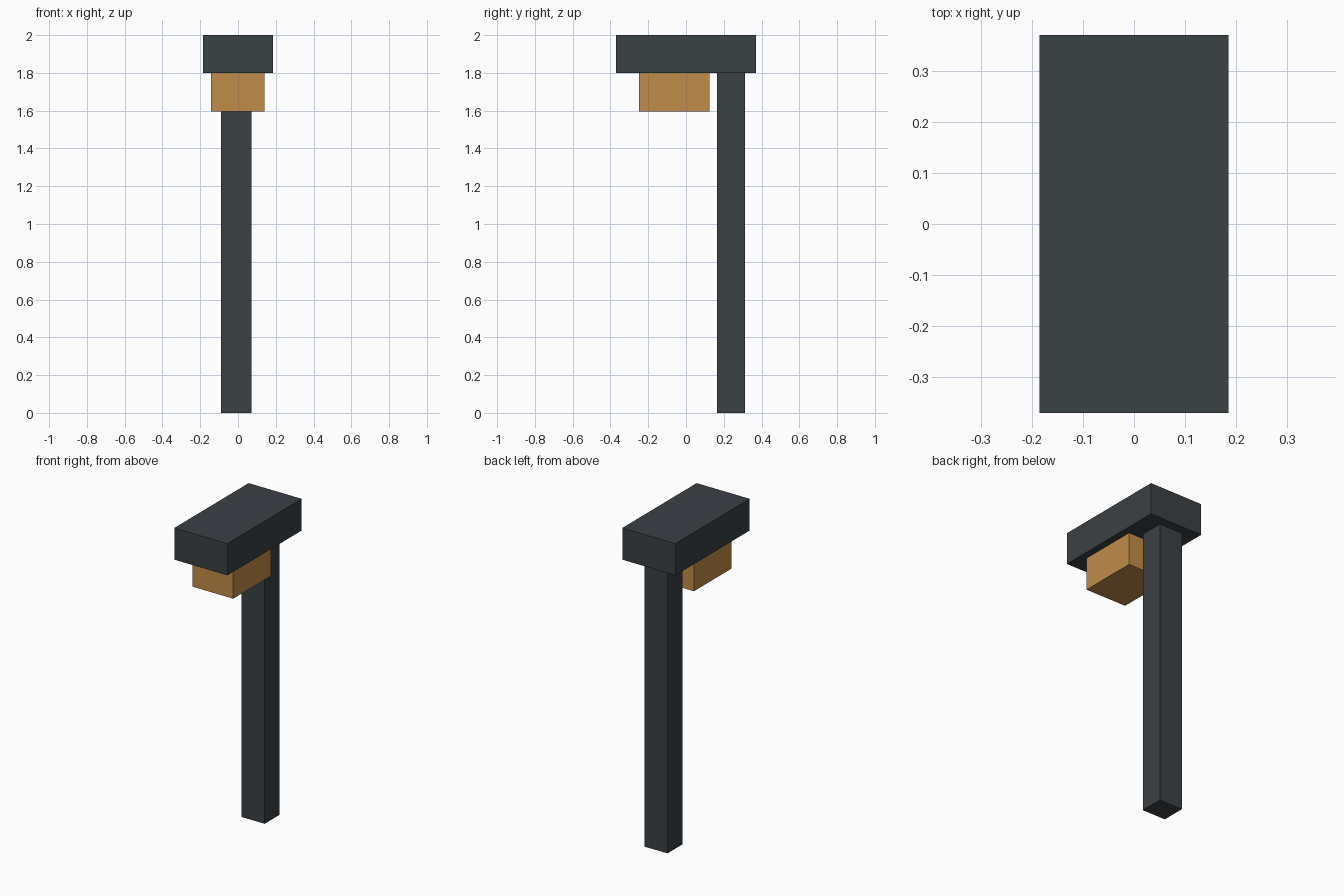
import bpy

if "Cube" in bpy.data.objects:
    bpy.data.objects.remove(bpy.data.objects["Cube"])


def make_material(name, rgb):
    mat = bpy.data.materials.new(name)
    mat.diffuse_color = (*rgb, 1.0)
    mat.use_nodes = True
    mat.node_tree.nodes["Principled BSDF"].inputs["Base Color"].default_value = mat.diffuse_color
    return mat


def box(name, low, high, mat):
    """Axis-aligned box between two corners."""
    size = [h - l for l, h in zip(low, high)]
    centre = [(l + h) / 2 for l, h in zip(low, high)]
    bpy.ops.mesh.primitive_cube_add(size=1, location=centre)
    obj = bpy.context.object
    obj.name = name
    obj.scale = size
    bpy.ops.object.transform_apply(location=False, rotation=False, scale=True)
    obj.data.materials.append(mat)
    return obj


dark = make_material("dark_grey", (0.044, 0.052, 0.059))
amber = make_material("amber", (0.527, 0.262, 0.068))

# Upright post at the back
box("post", (-0.09, 0.163, 0.0), (0.072, 0.313, 1.8), dark)
# Overhanging cap
box("cap", (-0.185, -0.37, 1.8), (0.185, 0.37, 2.0), dark)
# Lamp hanging under the cap
box("lamp", (-0.143, -0.249, 1.595), (0.141, 0.125, 1.8), amber)
